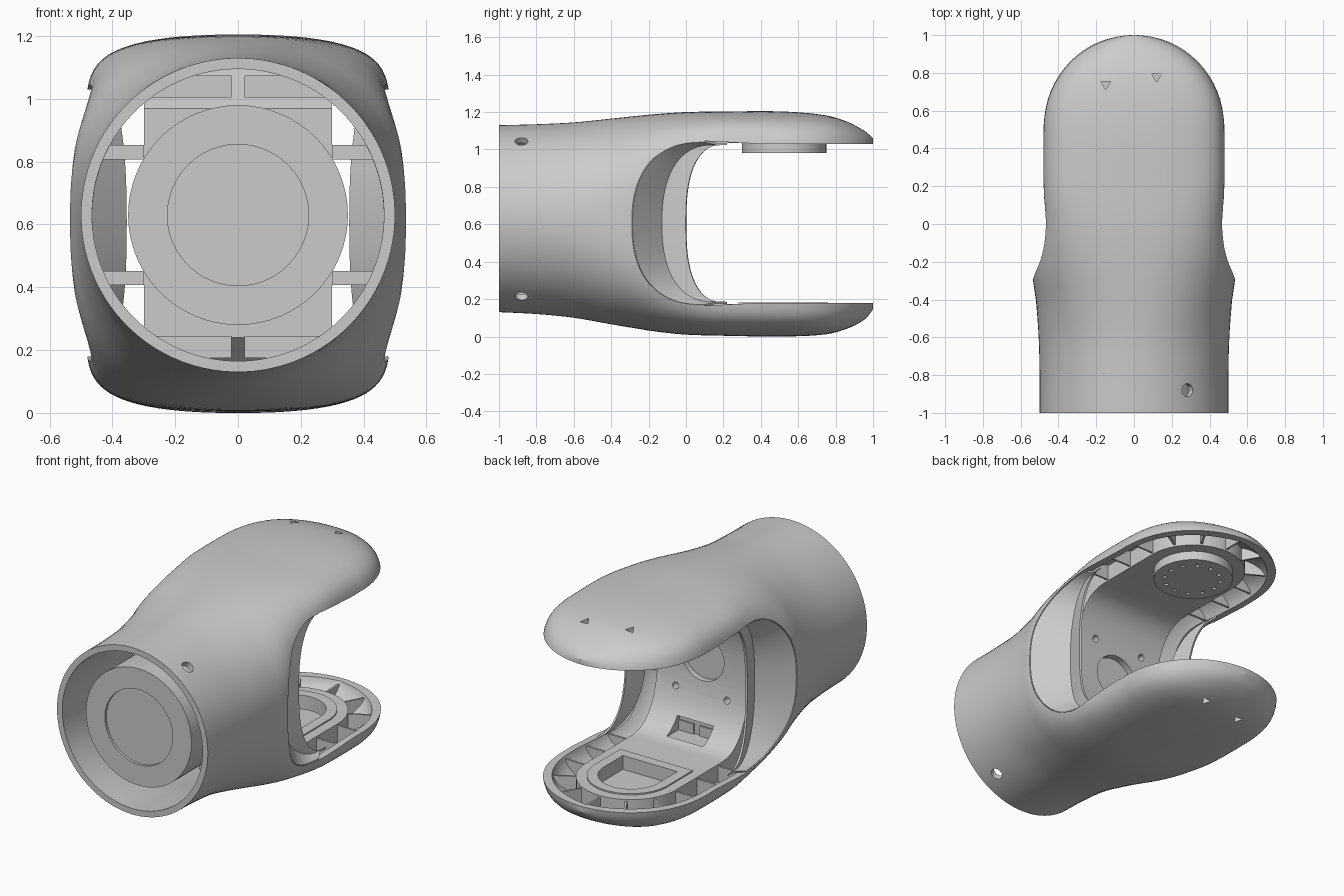
import bpy, bmesh, math
from mathutils import Matrix, Vector

if "Cube" in bpy.data.objects:
    bpy.data.objects.remove(bpy.data.objects["Cube"])

grey = bpy.data.materials.new("light grey")
grey.use_nodes = True
GREY = (0.6, 0.6, 0.6, 1)
grey.diffuse_color = GREY
grey.node_tree.nodes["Principled BSDF"].inputs["Base Color"].default_value = GREY

MID = 0.605      # height of the fork's mirror plane
PIVOT = 0.52     # y of the joint axis
RIM = 0.425      # distance from MID to the prong rims


def finish(name, bm):
    bmesh.ops.recalc_face_normals(bm, faces=bm.faces)
    mesh = bpy.data.meshes.new(name)
    bm.to_mesh(mesh)
    bm.free()
    mesh.materials.append(grey)
    ob = bpy.data.objects.new(name, mesh)
    bpy.context.collection.objects.link(ob)
    return ob


def loft(name, rings, caps=True):
    bm = bmesh.new()
    rows = [[bm.verts.new(p) for p in ring] for ring in rings]
    for a, b in zip(rows, rows[1:]):
        for i in range(len(a) if caps else len(a) - 1):
            j = (i + 1) % len(a)
            bm.faces.new((a[i], a[j], b[j], b[i]))
    if caps:
        bm.faces.new(rows[0])
        bm.faces.new(rows[-1])
    return finish(name, bm)


def prism(name, points, axis, low, high):
    """Extrude a flat outline along x or z."""
    place = (lambda p, t: (t, p[0], p[1])) if axis == "x" else (lambda p, t: (p[0], p[1], t))
    return loft(name, [[place(p, t) for p in points] for t in (low, high)])


def cylinder(name, centre, radius, depth, direction, sides=48):
    bm = bmesh.new()
    turn = Vector(direction).to_track_quat("Z", "Y").to_matrix().to_4x4()
    bmesh.ops.create_cone(bm, cap_ends=True, segments=sides, radius1=radius, radius2=radius,
                          depth=depth, matrix=Matrix.Translation(centre) @ turn)
    return finish(name, bm)


def boxes(name, items):
    """One object from several (centre, size, spin) boxes."""
    bm = bmesh.new()
    for centre, size, spin in items:
        bmesh.ops.create_cube(bm, size=1, matrix=Matrix.Translation(centre)
                              @ Matrix.Rotation(spin, 4, "Z") @ Matrix.Diagonal((*size, 1)))
    return finish(name, bm)


def apply(ob, mod):
    bpy.context.view_layer.objects.active = ob
    bpy.ops.object.modifier_apply(modifier=mod.name)


def boolean(ob, cutter, kind="DIFFERENCE"):
    mod = ob.modifiers.new("cut", "BOOLEAN")
    mod.operation, mod.solver, mod.object = kind, "EXACT", cutter
    apply(ob, mod)
    bpy.data.objects.remove(cutter)


def smooth(ob, angle=30):
    bpy.ops.object.select_all(action="DESELECT")
    ob.select_set(True)
    bpy.context.view_layer.objects.active = ob
    bpy.ops.object.shade_smooth_by_angle(angle=math.radians(angle))


# Shell sections: y, half width, bottom, top, squareness across, squareness upward
STATIONS = [(-1, .5, .13, 1.13, 2, 2), (-.8, .5, .12, 1.135, 2, 2), (-.6, .505, .1, 1.145, 2, 2.1),
            (-.4, .52, .065, 1.165, 2.1, 2.5), (-.28, .535, .045, 1.178, 2.2, 3),
            (-.15, .512, .025, 1.19, 2.3, 4.5), (0, .49, .01, 1.2, 2.3, 7), (.2, .487, .004, 1.203, 2.3, 10),
            (PIVOT, .485, 0, 1.203, 2.3, 10), (.75, .485, .012, 1.182, 2.3, 10),
            (.87, .485, .045, 1.145, 2.3, 10), (.96, .485, .095, 1.095, 2.3, 10), (1, .485, .145, 1.06, 2.3, 10)]


def section(y):
    y = min(max(y, -1), 1)
    i = max(k for k in range(len(STATIONS) - 1) if STATIONS[k][0] <= y)
    pts = [STATIONS[min(max(k, 0), len(STATIONS) - 1)] for k in range(i - 1, i + 3)]
    span = pts[2][0] - pts[1][0]
    t = (y - pts[1][0]) / span
    out = []
    for c in range(1, 6):
        m1, m2 = [(pts[k + 1][c] - pts[k - 1][c]) / max(pts[k + 1][0] - pts[k - 1][0], .01) * span
                  for k in (1, 2)]
        a, b = pts[1][c], pts[2][c]
        out.append(a + m1 * t + (3 * (b - a) - 2 * m1 - m2) * t ** 2 + (2 * (a - b) + m1 + m2) * t ** 3)
    if y > PIVOT:
        # Round the tip in plan, measured at the rim
        w, low, high, across, up = out
        rim = (1 - (RIM * 2 / (high - low)) ** up) ** (1 / across)
        out[0] = max(.476 * math.sqrt(max(1 - ((y - PIVOT) / (1 - PIVOT)) ** 2, 0)) / rim, .02)
    return out


def power(v, n):
    return math.copysign(abs(v) ** (2 / n), v) if abs(v) > 1e-6 else 0


def shell_ring(y, inset=0, at=None):
    w, low, high, across, up = section(y)
    w, h, mid = max(w - inset, .01), (high - low) / 2 - inset, (high + low) / 2
    angles = [math.tau * (i + .5) / 96 for i in range(96)]
    return [(w * power(math.cos(a), across), y if at is None else at, mid + h * power(math.sin(a), up))
            for a in angles]


def shell_x(y, z):
    w, low, high, across, up = section(y)
    d = min(abs(z - (low + high) / 2) / ((high - low) / 2), 1)
    return w * (1 - d ** up) ** (1 / across)


def throat(centre, reach, half, n=2.4, steps=32):
    """Half superellipse in the y-z plane, open towards the tip."""
    arc = [math.pi * (.5 + i / steps) for i in range(steps + 1)]
    return [(centre + reach * power(math.cos(a), n), MID + half * power(math.sin(a), n)) for a in arc]


ys = [-1 + 1.5 * i / 30 for i in range(31)] + [PIVOT + (1 - PIVOT) * math.sin(math.pi / 2 * i / 16)
                                               for i in range(17)]


def core(inset):
    """Closed body just inside the shell surface."""
    return loft("core", [shell_ring(-1, inset, -1.05)]
                + [shell_ring(y, inset, y if y < 0 else y * (1 - inset)) for y in ys])


# Outer shell: hollow sleeve with forked prongs
shell = loft("outer_shell", [shell_ring(y) for y in ys])
boolean(shell, core(.035))
outer = throat(.1, .39, .44)
boolean(shell, prism("throat_cut", [(1.2, MID + RIM), (.4, MID + RIM)] + outer
                     + [(.4, MID - RIM), (1.2, MID - RIM)], "x", -.8, .8))
for side in (-1, 1):
    boolean(shell, cylinder("screw_cut", (.28, -.88, .63 + .41 * side), .035, .12, (.28, 0, .41 * side), 16))
    for x, y in ((-.15, .74), (.12, .78)):
        boolean(shell, cylinder("vent_cut", (x, y, MID + .56 * side), .03, .2, (0, 0, 1), 3))
smooth(shell)

# Lips around the throat: a sloped band, then a flange running back beside the frame
crease = throat(.16, .29, .425)
edge = throat(.22, .22, .425, 2.6)
for side, label in ((-1, "right"), (1, "left")):
    rows = [[], [], [], []]
    for i, (o, c, e) in enumerate(zip(outer, crease, edge)):
        bend = math.sin(math.pi * i / 32)
        start = Vector((shell_x(*o) - .008, *o))
        fold = Vector((.43 - .07 * bend, *c))
        end = Vector((.43 - .03 * bend, *e))
        for row, p in zip(rows, (start, start.lerp(fold, .5), fold, end)):
            row.append((side * p.x, p.y, p.z))
    lip = loft(label + "_throat_lip", rows, caps=False)
    mod = lip.modifiers.new("thickness", "SOLIDIFY")
    mod.thickness, mod.offset = .012, 0
    apply(lip, mod)
    smooth(lip)

# Inner U frame with rounded plate ends
face = throat(.1, .26, .43)
frame = prism("inner_frame", [(.83, MID + .43)] + face + [(.83, MID - .43), (.83, .06), (-.02, .08),
              (-.2, .24), (-.2, .97), (-.02, 1.13), (.83, 1.15)], "x", -.3, .3)


def stadium(radius, start):
    """Plan outline, square at the wall end and round at the tip end."""
    arc = [math.pi * i / 32 for i in range(33)]
    return [(radius * math.cos(a), PIVOT + radius * math.sin(a)) for a in arc] + [(-radius, start), (radius, start)]


boolean(frame, prism("end_round", stadium(.3, -.3), "z", -.2, 1.4), "INTERSECT")
boolean(frame, cylinder("cable_cut", (0, -.16, .63), .14, .06, (0, 1, 0)))
for x in (-.17, .17):
    for z in (-.2, .2):
        boolean(frame, cylinder("bolt_cut", (x, -.15, .62 + z), .02, .08, (0, 1, 0), 16))
boolean(frame, boxes("slot_cut", [((0, -.05, .23), (.24, .12, .09), 0)]))
boolean(frame, prism("socket_cut", stadium(.18, .34), "z", .1, .3))
smooth(frame)

# Raised ring on the lower plate
ring = prism("lower_seat_ring", stadium(.24, .28), "z", .165, .183)
boolean(ring, prism("ring_cut", stadium(.18, .34), "z", .1, .3))
smooth(ring)

# Upper joint hub with a circle of bolt holes
hub = cylinder("joint_hub", (0, PIVOT + .005, 1.015), .225, .07, (0, 0, 1), 64)
for i in range(12):
    a = math.tau * i / 12
    boolean(hub, cylinder("hub_bolt_cut", (.16 * math.cos(a), PIVOT + .16 * math.sin(a), .98), .012, .04, (0, 0, 1), 12))
smooth(hub)

# Stiffening ribs between the plates and the prong walls, trimmed to the shell
for label, z in (("lower", .1), ("upper", 2 * MID - .1)):
    spokes = [math.pi * i / 6 for i in range(7)]
    items = [((.37 * math.cos(a), PIVOT + .37 * math.sin(a), z), (.2, .012, .13), a) for a in spokes]
    items += [((x, y, z), (.2, .012, .13), 0) for x in (-.37, .37) for y in (.12, .32)]
    boolean(boxes(label + "_prong_ribs", items), core(.025), "INTERSECT")

# Struts joining the frame to the sleeve, trimmed to the shell
struts = [((x, -.35, z), (.2, .18, .045), 0) for x in (-.4, .4) for z in (.43, .83)]
struts += [((x, -.25, z), (.27, .3, .07), 0) for x in (-.155, .155) for z in (.21, 1.04)]
boolean(boxes("sleeve_struts", struts), core(.025), "INTERSECT")

# Drive unit inside the sleeve
drive = cylinder("drive_unit", (0, -.57, .63), .35, .74, (0, 1, 0), 64)
boolean(drive, cylinder("recess_cut", (0, -.94, .63), .225, .03, (0, 1, 0), 48))
smooth(drive)
